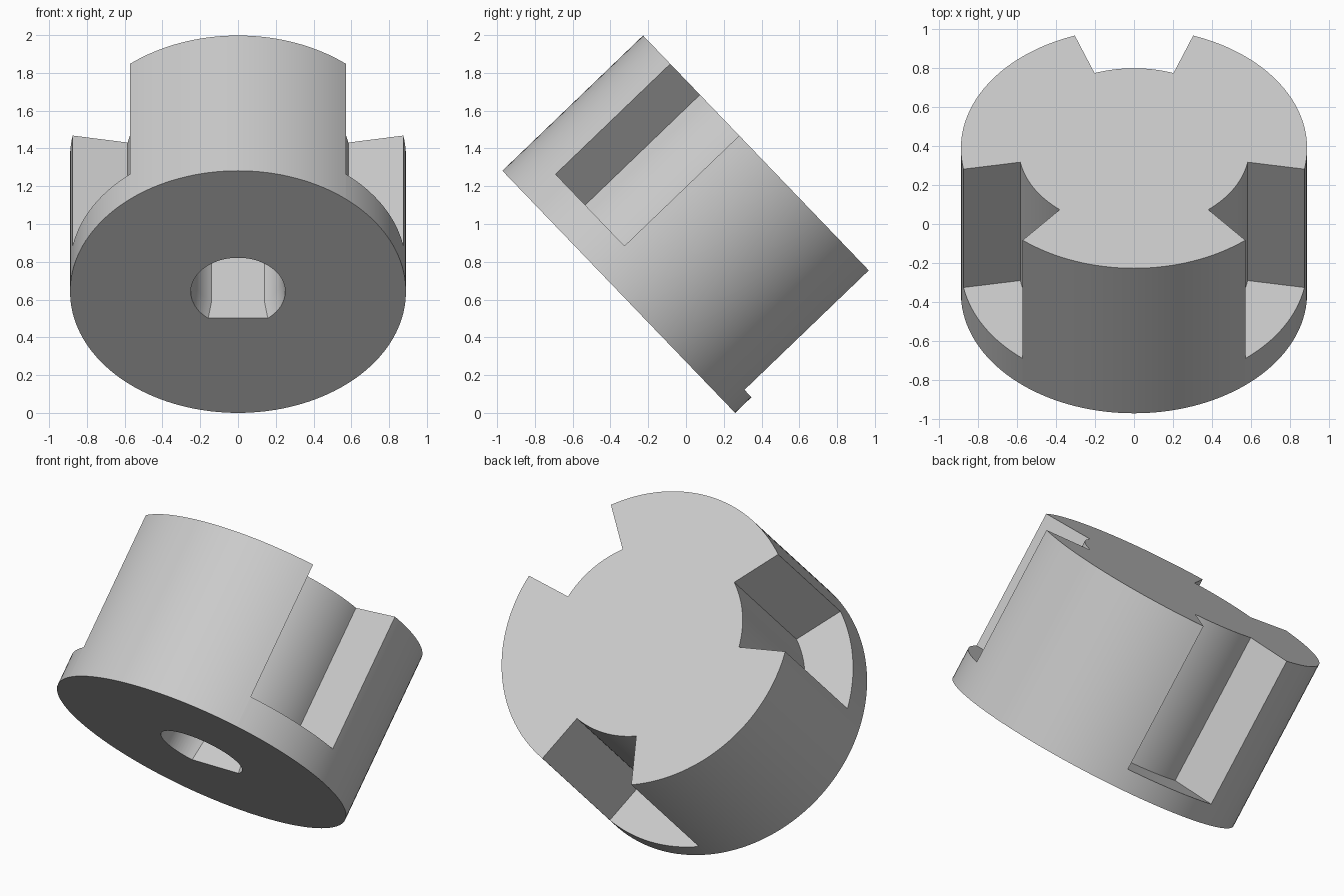
import bpy, bmesh
from math import radians, sin, cos, asin, pi
from mathutils import Matrix, Vector

cube = bpy.data.objects.get("Cube")
if cube:
    bpy.data.objects.remove(cube, do_unlink=True)

RADIUS, LENGTH = 0.889, 1.033
CORE = 0.593          # radius left between the lugs
BORE_FLAT = -0.194    # offset of the flat side of the bore

# Plain grey material
grey = bpy.data.materials.new("light_grey")
grey.use_nodes = True
colour = (0.6, 0.6, 0.6, 1)
grey.diffuse_color = colour
grey.node_tree.nodes["Principled BSDF"].inputs["Base Color"].default_value = colour


def arc(radius, start, end, steps):
    return [(radius * cos(start + (end - start) * i / steps),
             radius * sin(start + (end - start) * i / steps)) for i in range(steps + 1)]


def loft(name, sections):
    """Closed solid through (outline, height) sections with equal point counts."""
    bm = bmesh.new()
    rings = [[bm.verts.new((x, y, h)) for x, y in outline] for outline, h in sections]
    for low, high in zip(rings, rings[1:]):
        for i in range(len(low)):
            j = (i + 1) % len(low)
            bm.faces.new((low[i], low[j], high[j], high[i]))
    bm.faces.new(rings[0][::-1])
    bm.faces.new(rings[-1])
    bmesh.ops.recalc_face_normals(bm, faces=bm.faces)
    mesh = bpy.data.meshes.new(name)
    bm.to_mesh(mesh)
    bm.free()
    obj = bpy.data.objects.new(name, mesh)
    bpy.context.collection.objects.link(obj)
    return obj


def d_outline(radius):
    start = asin(BORE_FLAT / radius)
    return arc(radius, start, pi - start, 64)


def cut(target, cutter):
    cutter.hide_render = True
    mod = target.modifiers.new("cut", 'BOOLEAN')
    mod.operation, mod.solver, mod.object = 'DIFFERENCE', 'EXACT', cutter
    bpy.context.view_layer.objects.active = target
    bpy.ops.object.modifier_apply(modifier=mod.name)
    bpy.data.objects.remove(cutter, do_unlink=True)


# Solid hub
circle = arc(RADIUS, 0, 2 * pi, 144)[:-1]
hub = loft("coupling_hub", [(circle, 0), (circle, LENGTH)])
hub.data.materials.append(grey)

# Three slots between the lugs; the rear one is cut deeper
half = radians(20)
for angle, floor in ((30, 0.19), (150, 0.19), (270, 0.12)):
    mid = radians(angle)
    sector = arc(CORE, mid + half, mid - half, 20) + arc(1.1, mid - half, mid + half, 20)
    cut(hub, loft("slot_cutter", [(sector, floor), (sector, LENGTH + 0.1)]))

# Blind D-shaped shaft bore, slightly tapered at its mouth
cut(hub, loft("bore_cutter", [(d_outline(0.251), -0.01), (d_outline(0.239), 0.13),
                              (d_outline(0.239), 0.8)]))

# Tilt the hub so its bored end faces forward and down
axis = Vector((0, 0.721, 0.693)).normalized()
up = Vector((0, -axis.z, axis.y))
side = up.cross(axis)
tilt = Matrix((side, up, axis)).transposed().to_4x4()
hub.data.transform(Matrix.Translation((0, -0.356, 0.641)) @ tilt)

bpy.ops.object.select_all(action='DESELECT')
hub.select_set(True)
bpy.context.view_layer.objects.active = hub
bpy.ops.object.shade_smooth_by_angle(angle=radians(30))
